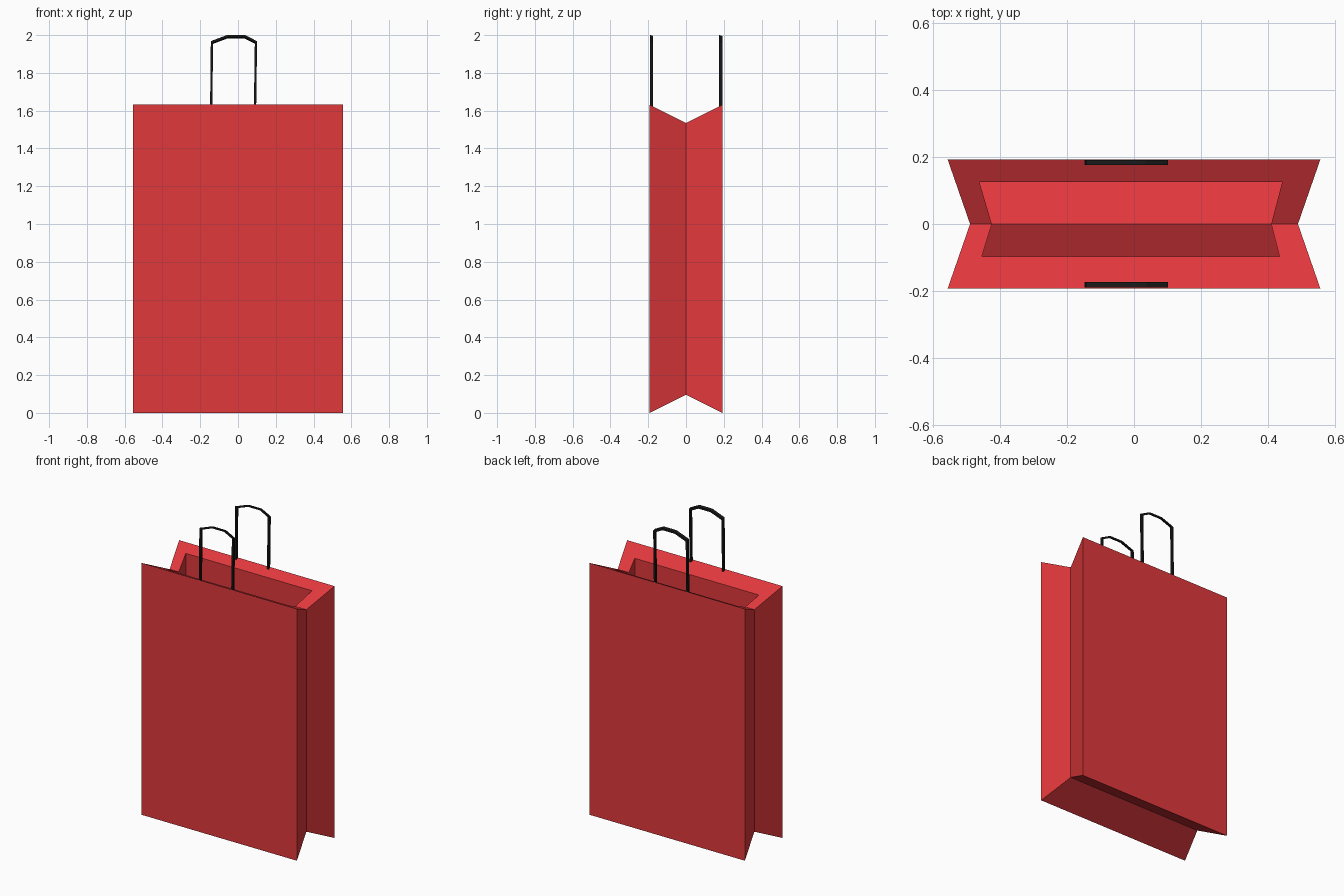
import bpy, bmesh
from mathutils import Vector

if "Cube" in bpy.data.objects:
    bpy.data.objects.remove(bpy.data.objects["Cube"])


def material(name, color):
    m = bpy.data.materials.new(name)
    m.diffuse_color = color
    m.use_nodes = True
    m.node_tree.nodes["Principled BSDF"].inputs["Base Color"].default_value = m.diffuse_color
    return m


red = material("red_paper", (0.75, 0.04, 0.045, 1))
black = material("black_cord", (0.008, 0.008, 0.008, 1))


def finish(name, bm, mat):
    bmesh.ops.recalc_face_normals(bm, faces=bm.faces)
    mesh = bpy.data.meshes.new(name)
    bm.to_mesh(mesh)
    bm.free()
    mesh.materials.append(mat)
    obj = bpy.data.objects.new(name, mesh)
    bpy.context.collection.objects.link(obj)
    return obj


def bridge(bm, a, b):
    n = len(a)
    for i in range(n):
        bm.faces.new((a[i], a[(i + 1) % n], b[(i + 1) % n], b[i]))


# Paper bag: pinched-in sides, V-shaped rim, folded bottom, hollow inside
outer = [(-0.557, -0.193), (0.557, -0.193), (0.49, 0),
         (0.557, 0.193), (-0.557, 0.193), (-0.49, 0)]
inner = [(-0.455, -0.097), (0.435, -0.097), (0.41, 0),
         (0.443, 0.125), (-0.462, 0.125), (-0.425, 0)]


def rim_z(y):
    return 1.535 + 0.5 * abs(y)


def base_z(y):
    return 0.0965 - 0.5 * abs(y)


bm = bmesh.new()


def ring(points, height):
    return [bm.verts.new((x, y, height(y))) for x, y in points]


rings = [ring(outer, base_z), ring(outer, rim_z), ring(inner, rim_z),
         ring(inner, lambda y: base_z(y) + 0.05)]
for a, b in zip(rings, rings[1:]):
    bridge(bm, a, b)
for r in (rings[0], rings[-1]):
    bm.faces.new((r[0], r[1], r[2], r[5]))
    bm.faces.new((r[5], r[2], r[3], r[4]))
finish("bag_body", bm, red)

# Handles: flat cord swept along an arch, mitred at the bends
path = [Vector(p) for p in ((-0.142, 1.6), (-0.138, 1.961), (-0.055, 1.992),
                            (0.035, 1.992), (0.095, 1.961), (0.09, 1.6))]
HALF_WIDTH, HALF_DEPTH = 0.006, 0.008


def handle(name, y):
    bm = bmesh.new()
    sections = []
    for i, p in enumerate(path):
        before = (p - path[i - 1]).normalized() if i else None
        after = (path[i + 1] - p).normalized() if i < len(path) - 1 else None
        before, after = before or after, after or before
        t = (before + after).normalized()
        side = Vector((-t.y, t.x)) * HALF_WIDTH / t.dot(after)
        section = []
        for s, d in ((-1, -1), (1, -1), (1, 1), (-1, 1)):
            q = p + side * s
            section.append(bm.verts.new((q.x, y + d * HALF_DEPTH, q.y - 0.003 * d)))
        sections.append(section)
    for a, b in zip(sections, sections[1:]):
        bridge(bm, a, b)
    bm.faces.new(sections[0])
    bm.faces.new(sections[-1])
    finish(name, bm, black)


handle("front_handle", -0.182)
handle("back_handle", 0.184)
